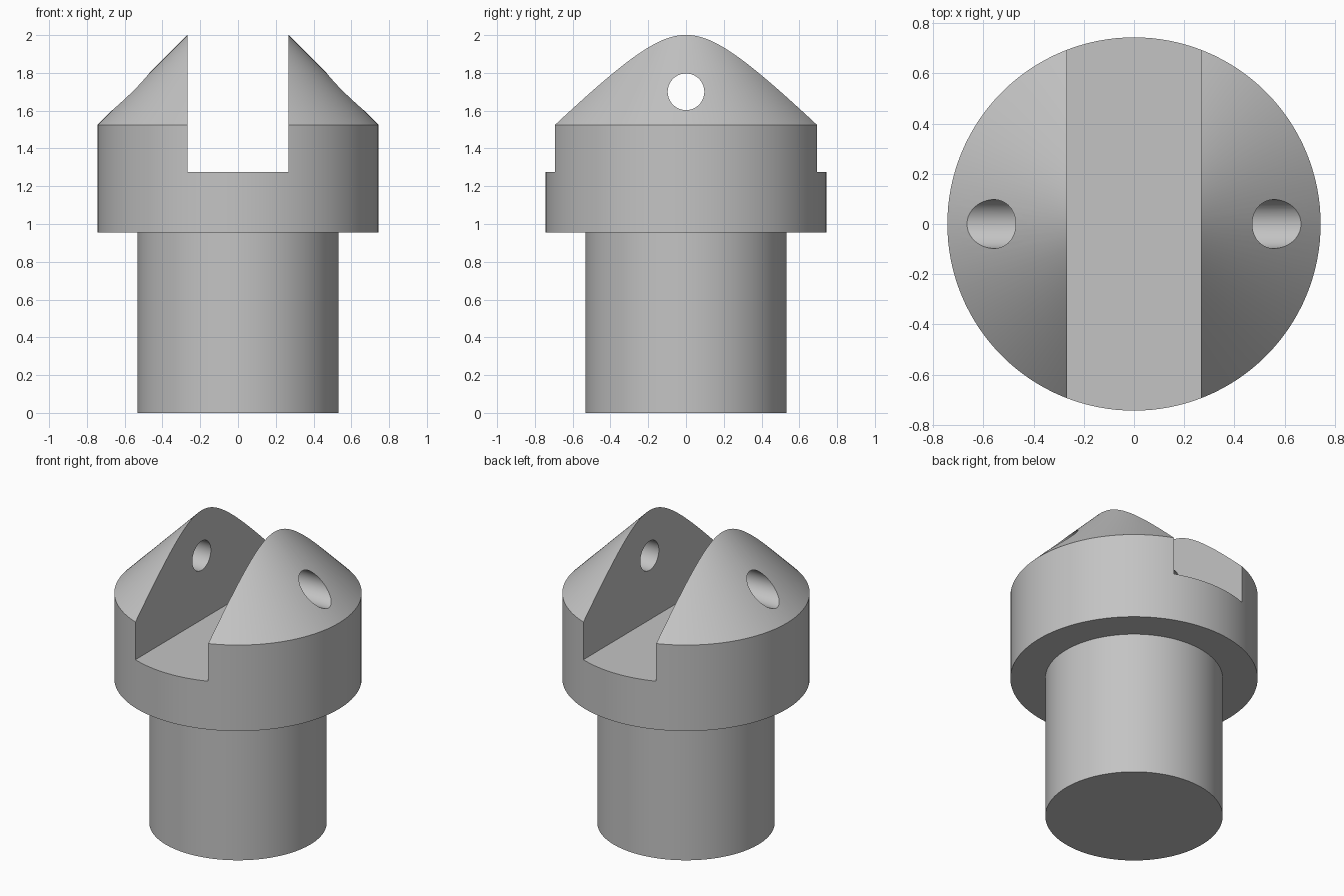
import bpy
import bmesh
import math
from mathutils import Matrix, Vector

if "Cube" in bpy.data.objects:
    bpy.data.objects.remove(bpy.data.objects["Cube"], do_unlink=True)

SHAFT_R, HEAD_R = 0.533, 0.743
SHOULDER_Z, CONE_Z, SLOT_Z = 0.955, 1.525, 1.275
SLOT_HALF = 0.267
HOLE_R, HOLE_Z = 0.097, 1.70

grey = bpy.data.materials.new("plain grey")
grey.use_nodes = True
colour = (0.55, 0.55, 0.55, 1)
grey.diffuse_color = colour
grey.node_tree.nodes["Principled BSDF"].inputs["Base Color"].default_value = colour


def make_object(name, bm):
    bmesh.ops.recalc_face_normals(bm, faces=bm.faces)
    mesh = bpy.data.meshes.new(name)
    bm.to_mesh(mesh)
    bm.free()
    mesh.materials.append(grey)
    obj = bpy.data.objects.new(name, mesh)
    bpy.context.collection.objects.link(obj)
    return obj


# Turned body: shaft, wide collar and 45 degree cone (its tip falls inside the slot)
tip_r = 0.1
profile = [(0, 0), (SHAFT_R, 0), (SHAFT_R, SHOULDER_Z), (HEAD_R, SHOULDER_Z),
           (HEAD_R, CONE_Z), (tip_r, CONE_Z + HEAD_R - tip_r), (0, CONE_Z + HEAD_R - tip_r)]
bm = bmesh.new()
verts = [bm.verts.new((r, 0, z)) for r, z in profile]
edges = [bm.edges.new(pair) for pair in zip(verts, verts[1:])]
bmesh.ops.spin(bm, geom=verts + edges, cent=(0, 0, 0), axis=(0, 0, 1),
               angle=math.tau, steps=128, use_duplicate=False)
bmesh.ops.remove_doubles(bm, verts=bm.verts, dist=0.0001)
body = make_object("forked_pin", bm)

# Slot cutter running front to back
bm = bmesh.new()
bmesh.ops.create_cube(bm, size=1, matrix=Matrix.Translation(Vector((0, 0, SLOT_Z + 0.75)))
                      @ Matrix.Diagonal((2 * SLOT_HALF, 2, 1.5, 1)))
slot = make_object("slot_cutter", bm)

# Cross hole cutter through both prongs
bm = bmesh.new()
bmesh.ops.create_cone(bm, cap_ends=True, segments=64, radius1=HOLE_R, radius2=HOLE_R, depth=2,
                      matrix=Matrix.Translation(Vector((0, 0, HOLE_Z)))
                      @ Matrix.Rotation(math.pi / 2, 4, "Y"))
hole = make_object("cross_hole_cutter", bm)

# Cut, then shade smooth with crisp edges
bpy.ops.object.select_all(action="DESELECT")
bpy.context.view_layer.objects.active = body
body.select_set(True)
for cutter in (slot, hole):
    mod = body.modifiers.new(cutter.name, "BOOLEAN")
    mod.operation = "DIFFERENCE"
    mod.solver = "EXACT"
    mod.object = cutter
    bpy.ops.object.modifier_apply(modifier=mod.name)
    bpy.data.objects.remove(cutter, do_unlink=True)
bpy.ops.object.shade_smooth_by_angle(angle=math.radians(30))
